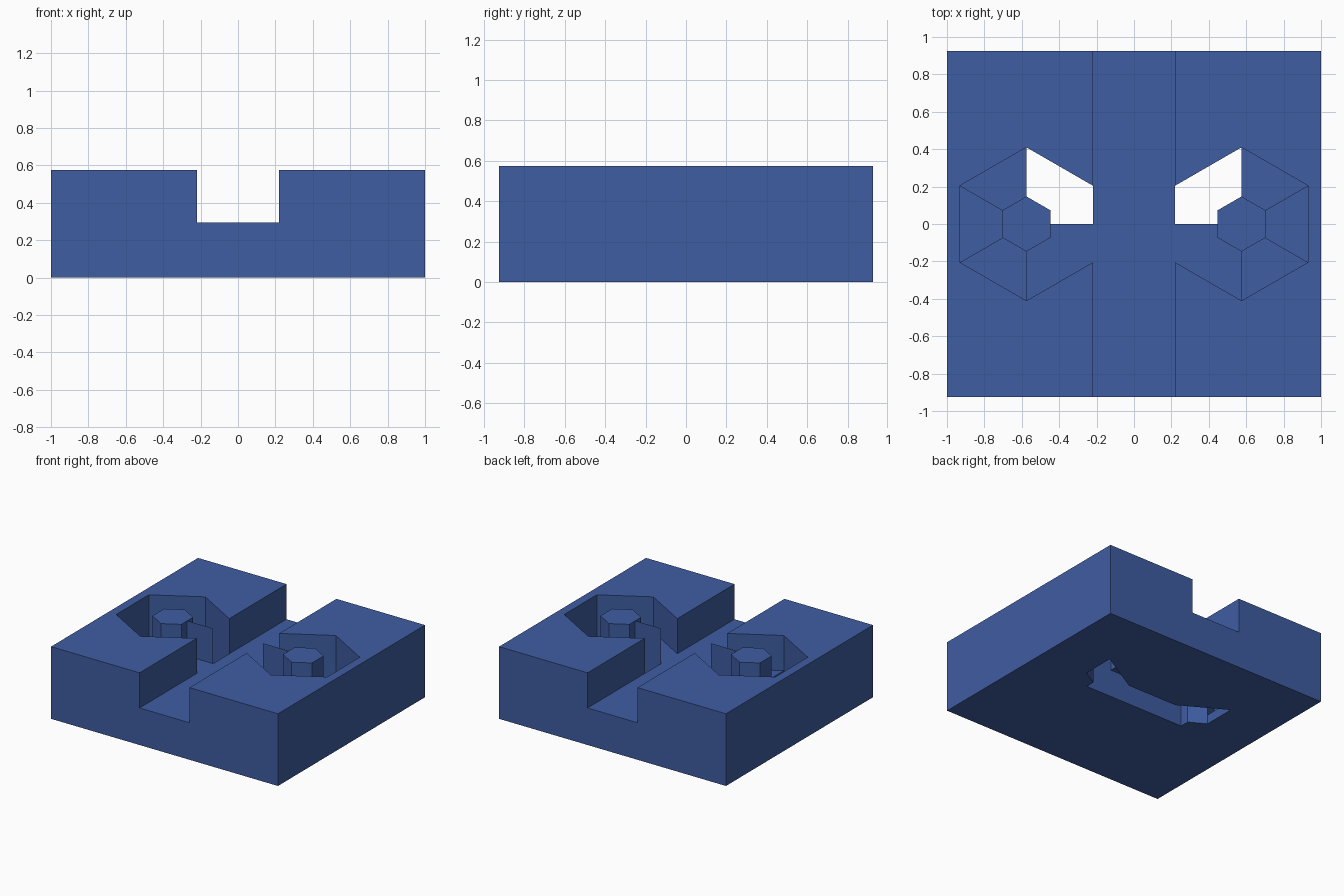
import bpy, bmesh
from math import cos, sin, radians

if "Cube" in bpy.data.objects:
    bpy.data.objects.remove(bpy.data.objects["Cube"])

HALF_X, HALF_Y, TOP = 1.0, 0.925, 0.575
CHANNEL, FLOOR = 0.22, 0.295       # channel half width and floor height
POCKET_X = 0.575                   # pocket centre
OUTER = 0.355 / cos(radians(30))   # pocket corner radius
INNER = 0.1275 / cos(radians(30))  # post corner radius
STEP = FLOOR / 4


def prism(name, outline, z0, z1):
    bm = bmesh.new()
    face = bm.faces.new([bm.verts.new((x, y, z0)) for x, y in outline])
    new = bmesh.ops.extrude_face_region(bm, geom=[face])["geom"]
    verts = [g for g in new if isinstance(g, bmesh.types.BMVert)]
    bmesh.ops.translate(bm, vec=(0, 0, z1 - z0), verts=verts)
    bmesh.ops.recalc_face_normals(bm, faces=bm.faces)
    mesh = bpy.data.meshes.new(name)
    bm.to_mesh(mesh)
    bm.free()
    obj = bpy.data.objects.new(name, mesh)
    bpy.context.collection.objects.link(obj)
    return obj


def rect(x0, x1, y0, y1):
    return [(x0, y0), (x1, y0), (x1, y1), (x0, y1)]


def cut(target, cutter):
    cutter.hide_render = True
    mod = target.modifiers.new("cut", "BOOLEAN")
    mod.operation, mod.solver, mod.object = "DIFFERENCE", "EXACT", cutter
    deps = bpy.context.evaluated_depsgraph_get()
    deps.update()
    mesh = bpy.data.meshes.new_from_object(target.evaluated_get(deps))
    target.modifiers.clear()
    target.data = mesh
    bpy.data.objects.remove(cutter)


def hex_point(side, angle, radius):
    # angles are measured from the channel side; 0 and 360 are edge midpoints
    if angle % 360 == 0:
        radius *= cos(radians(30))
    a = radians(angle)
    return (side * (POCKET_X - radius * cos(a) * -1 * -1), radius * sin(a))


def sector(side, angles, floor):
    ring = [hex_point(side, a, OUTER) for a in angles]
    ring += [hex_point(side, a, INNER) for a in reversed(angles)]
    return prism("step_cutter", ring, floor, TOP + 0.2)


# block with the straight channel
block = prism("channel_block", rect(-HALF_X, HALF_X, -HALF_Y, HALF_Y), 0, TOP)
cut(block, prism("channel_cutter", rect(-CHANNEL, CHANNEL, -1.2, 1.2), FLOOR, TOP + 0.3))

# spiral steps around each hexagonal post, from the open shaft up to the channel
steps = [((0, 30, 90), -0.2), ((90, 150), STEP), ((150, 210), 2 * STEP),
         ((210, 270), 3 * STEP), ((270, 330, 360), FLOOR)]
for side in (-1, 1):
    for angles, floor in steps:
        cut(block, sector(side, angles, floor))

# passage under the channel joining both shafts
cut(block, prism("passage_cutter", rect(-0.3, 0.3, 0, OUTER / 2), -0.2, 3 * STEP))

# blue finish
blue = bpy.data.materials.new("blue")
blue.diffuse_color = (0.05, 0.11, 0.36, 1)
blue.use_nodes = True
blue.node_tree.nodes["Principled BSDF"].inputs["Base Color"].default_value = blue.diffuse_color
block.data.materials.clear()
block.data.materials.append(blue)
